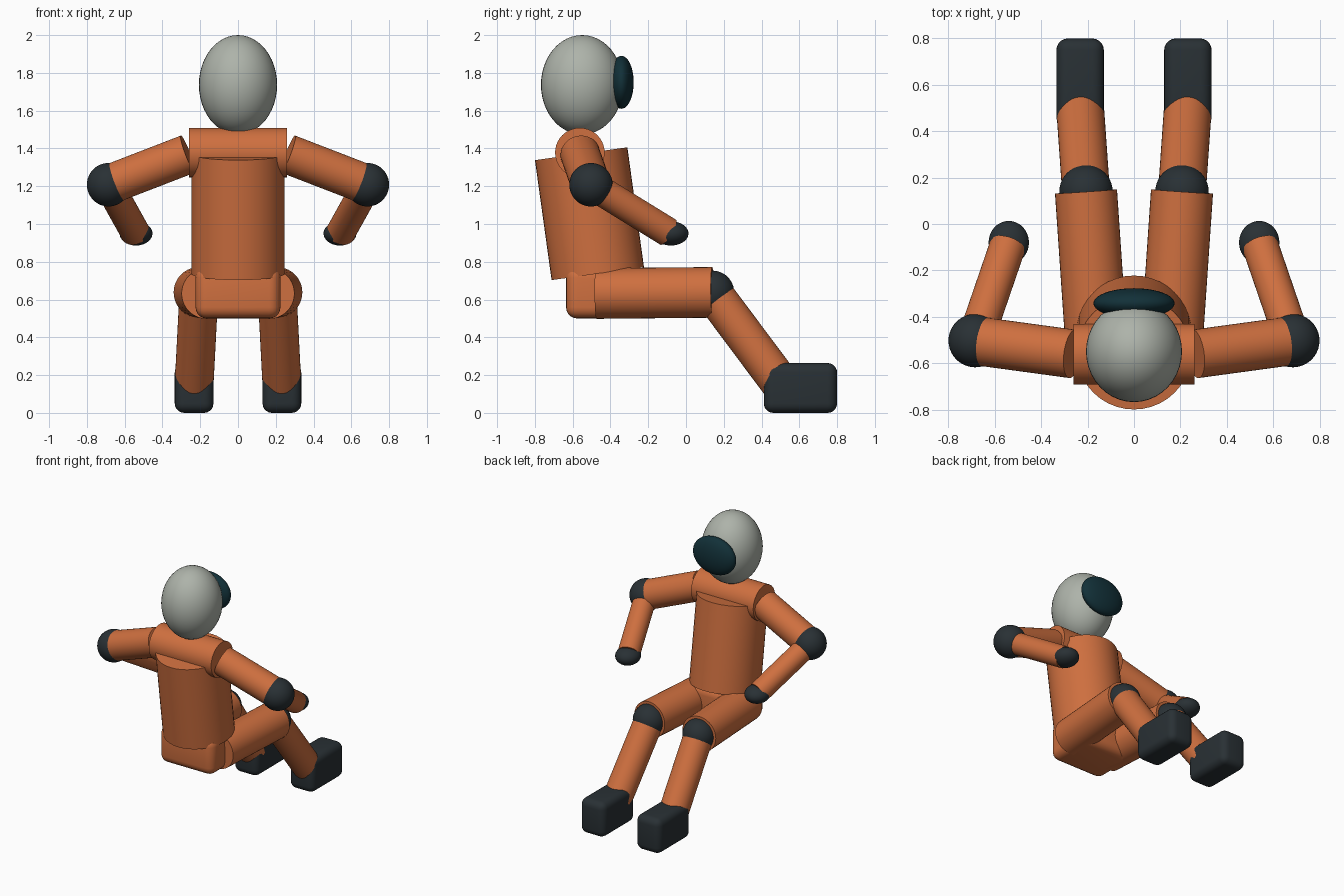
import bpy
from math import radians
from mathutils import Vector

if "Cube" in bpy.data.objects:
    bpy.data.objects.remove(bpy.data.objects["Cube"])


def material(name, rgb):
    m = bpy.data.materials.new(name)
    m.diffuse_color = (*rgb, 1)
    m.use_nodes = True
    m.node_tree.nodes["Principled BSDF"].inputs["Base Color"].default_value = m.diffuse_color
    return m


SUIT = material("suit_orange", (0.62, 0.16, 0.05))
DARK = material("dark_rubber", (0.022, 0.03, 0.035))
GLASS = material("visor_glass", (0.006, 0.03, 0.04))
SHELL = material("helmet_shell", (0.42, 0.45, 0.40))


def finish(name, mat, angle=40):
    ob = bpy.context.object
    ob.name = ob.data.name = name
    ob.data.materials.append(mat)
    bpy.ops.object.shade_smooth_by_angle(angle=radians(angle))
    return ob


def ellipsoid(name, centre, radii, mat):
    bpy.ops.mesh.primitive_uv_sphere_add(segments=40, ring_count=24, radius=1, location=centre)
    bpy.context.object.scale = radii
    bpy.ops.object.transform_apply(location=False, rotation=False, scale=True)
    return finish(name, mat)


def tube(name, a, b, radius, mat):
    a, b = Vector(a), Vector(b)
    bpy.ops.mesh.primitive_cylinder_add(vertices=40, radius=radius, depth=(b - a).length,
                                        location=(a + b) / 2)
    bpy.context.object.rotation_euler = (b - a).to_track_quat('Z', 'Y').to_euler()
    return finish(name, mat)


def rounded_box(name, low, high, bevel, mat):
    low, high = Vector(low), Vector(high)
    bpy.ops.mesh.primitive_cube_add(size=1, location=(low + high) / 2)
    ob = bpy.context.object
    ob.scale = high - low
    bpy.ops.object.transform_apply(location=False, rotation=False, scale=True)
    mod = ob.modifiers.new("rounding", 'BEVEL')
    mod.width, mod.segments = bevel, 5
    bpy.ops.object.modifier_apply(modifier=mod.name)
    return finish(name, mat)


# Head
ellipsoid("helmet", (0, -0.55, 1.737), (0.207, 0.218, 0.263), SHELL)
ellipsoid("visor", (0, -0.342, 1.75), (0.175, 0.065, 0.14), GLASS)

# Trunk, leaning back
tube("torso", (0, -0.467, 0.737), (0, -0.555, 1.372), 0.247, SUIT)
tube("shoulders", (-0.26, -0.562, 1.378), (0.26, -0.562, 1.378), 0.131, SUIT)
rounded_box("pelvis", (-0.225, -0.635, 0.5), (0.225, -0.255, 0.775), 0.06, SUIT)

# Limbs on both sides
for side, s in (("left", -1), ("right", 1)):
    shoulder = (s * 0.265, -0.56, 1.37)
    elbow = (s * 0.685, -0.503, 1.208)
    hand = (s * 0.54, -0.08, 0.95)
    tube(f"{side}_upper_arm", shoulder, elbow, 0.105, SUIT)
    ellipsoid(f"{side}_elbow", elbow, (0.115, 0.115, 0.115), DARK)
    tube(f"{side}_forearm", elbow, (s * 0.545, -0.095, 0.957), 0.078, SUIT)
    ellipsoid(f"{side}_hand", hand, (0.087, 0.093, 0.064), DARK)

    hip = (s * 0.165, -0.475, 0.632)
    knee = (s * 0.207, 0.14, 0.638)
    ankle = (s * 0.232, 0.497, 0.16)
    tube(f"{side}_thigh", hip, knee, 0.134, SUIT)
    ellipsoid(f"{side}_knee", knee, (0.115, 0.115, 0.115), DARK)
    tube(f"{side}_shin", knee, ankle, 0.103, SUIT)
    x0, x1 = sorted((s * 0.13, s * 0.335))
    rounded_box(f"{side}_boot", (x0, 0.412, 0), (x1, 0.8, 0.264), 0.05, DARK)
